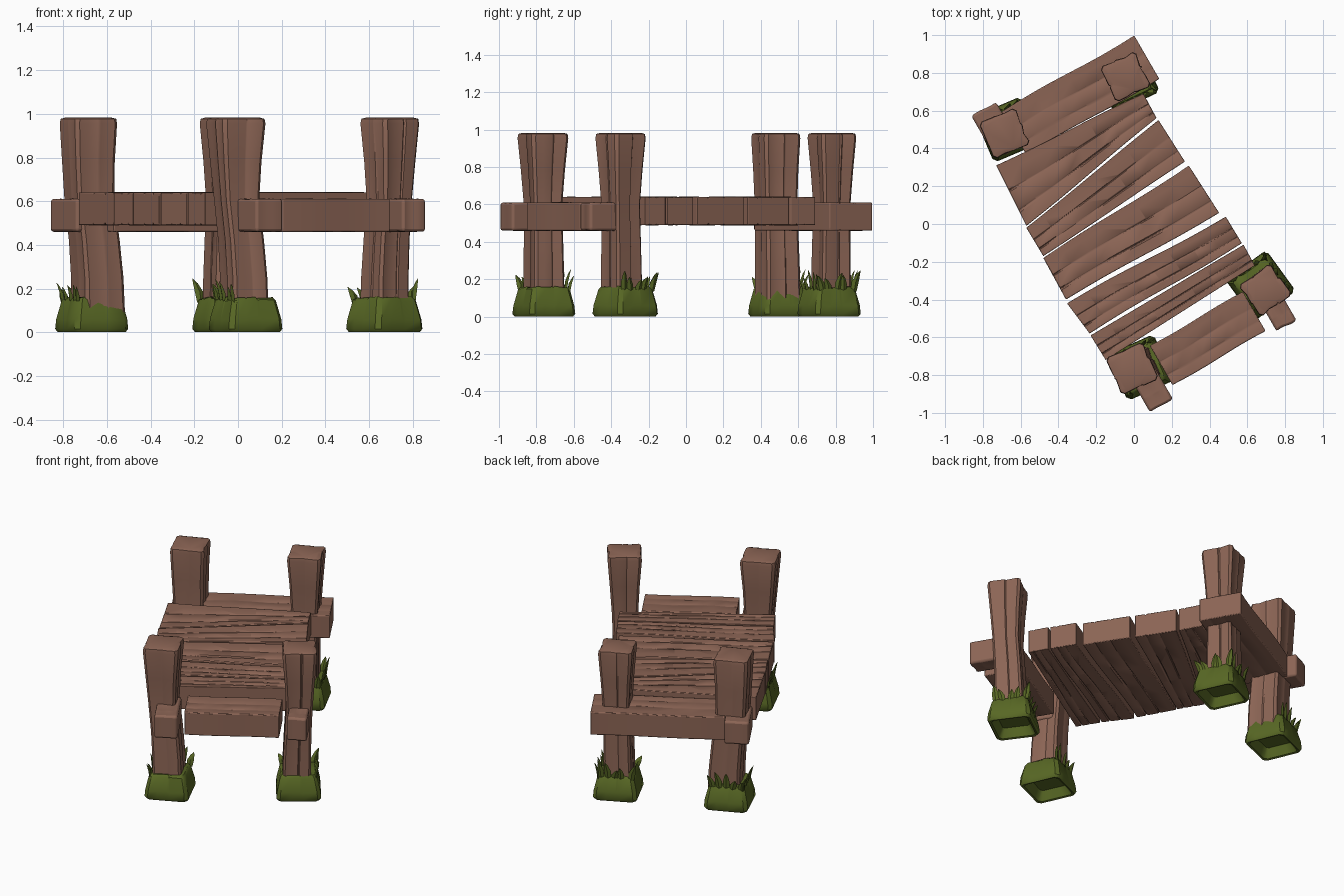
import bpy, bmesh, math, random
from mathutils import Vector, Matrix

random.seed(4)
if "Cube" in bpy.data.objects:
    bpy.data.objects.remove(bpy.data.objects["Cube"])


def material(name, rgb):
    m = bpy.data.materials.new(name)
    m.use_nodes = True
    m.diffuse_color = (*rgb, 1)
    m.node_tree.nodes["Principled BSDF"].inputs["Base Color"].default_value = (*rgb, 1)
    return m


WOOD = material("brown wood", (0.262, 0.130, 0.091))
GRASS = material("moss green", (0.098, 0.138, 0.018))
TURN = Matrix.Rotation(math.radians(30), 2)   # the bridge stands turned on the ground


def finish(name, bm, mat, bevel=0):
    bmesh.ops.recalc_face_normals(bm, faces=bm.faces)
    me = bpy.data.meshes.new(name)
    bm.to_mesh(me)
    bm.free()
    ob = bpy.data.objects.new(name, me)
    bpy.context.collection.objects.link(ob)
    me.materials.append(mat)
    if bevel:
        mod = ob.modifiers.new("soft_edges", "BEVEL")
        mod.width, mod.segments = bevel, 2
        mod.limit_method, mod.angle_limit = "ANGLE", math.radians(60)
    bpy.ops.object.select_all(action="DESELECT")
    ob.select_set(True)
    bpy.context.view_layer.objects.active = ob
    bpy.ops.object.shade_smooth_by_angle(angle=math.radians(40))
    return ob


def loft(bm, rings):
    """Skin a list of equal rings and cap both ends."""
    loops = [[bm.verts.new(p) for p in ring] for ring in rings]
    for a, b in zip(loops, loops[1:]):
        for i in range(len(a)):
            j = (i + 1) % len(a)
            bm.faces.new((a[i], a[j], b[j], b[i]))
    bm.faces.new(loops[0])
    bm.faces.new(loops[-1])


def square_ring(center, half, z, angle, dents, wobble=0.0):
    """Square with cut corners; dents push points on each side inward."""
    steps = (-0.84, -0.4, 0.05, 0.12, 0.19, 0.84)
    pts = []
    for side in range(4):
        rot = Matrix.Rotation(math.radians(angle + 90 * side), 2)
        for k, t in enumerate(steps):
            p = rot @ Vector((1 - dents[side * len(steps) + k], t)) * half
            pts.append((center[0] + p.x, center[1] + p.y, z + random.uniform(-wobble, wobble)))
    return pts


# Boards: a quad outline with thickness, long cracks and slightly rough faces
ROWS = (0, 0.22, 0.25, 0.28, 0.56, 0.58, 0.60, 0.85, 1)
CRACKS = {2: 0.012, 5: 0.009}


def board(name, corners, z0, z1, crack=1.0):
    a, b, c, d = [Vector(p) for p in corners]
    bm = bmesh.new()
    bmesh.ops.create_cube(bm, size=2)
    bmesh.ops.subdivide_edges(bm, edges=bm.edges[:], cuts=7, use_grid_fill=True)
    bend = random.uniform(-0.006, 0.006)
    for v in bm.verts:
        s = (v.co.x + 1) / 2
        row = round((v.co.y + 1) * 4)
        t = ROWS[row]
        top = v.co.z
        xy = a.lerp(b, s).lerp(d.lerp(c, s), t)
        xy += (d - a).normalized() * bend * math.sin(s * 6)
        z = z0 + (z1 - z0) * (top + 1) / 2
        if abs(top) > 0.99:
            depth = CRACKS.get(row, 0) * crack * abs(math.sin(s * 5 + row))
            z -= math.copysign(depth, top)
            if 0 < s < 1 and 0 < t < 1:
                z += random.uniform(-0.002, 0.002)
        v.co = (xy.x, xy.y, z)
    return finish(name, bm, WOOD, 0.012)


def timber(name, u0, u1, v0, v1, crack=0.4):
    """Straight timber given along the width (u) and length (v) of the bridge."""
    outline = [TURN @ Vector(p) for p in ((u0, v0), (u1, v0), (u1, v1), (u0, v1))]
    return board(name, outline, 0.46, 0.61, crack)


# Deck planks, each a little askew
deck = [
    ((-0.57, -0.01), (0.12, 0.56), (0.05, 0.69), (-0.73, 0.31)),
    ((-0.48, -0.17), (0.27, 0.33), (0.13, 0.55), (-0.57, -0.02)),
    ((-0.36, -0.40), (0.45, 0.06), (0.29, 0.31), (-0.48, -0.18)),
    ((-0.235, -0.58), (0.57, -0.10), (0.485, 0.04), (-0.355, -0.42)),
    ((-0.15, -0.72), (0.64, -0.22), (0.58, -0.11), (-0.23, -0.59)),
]
for i, outline in enumerate(deck):
    board(f"deck_plank_{i + 1}", outline, 0.49, 0.64)

# Cross beams and the short pegs beside the posts
timber("back_beam", -0.31, 0.50, 0.60, 0.865)
timber("front_beam", -0.25, 0.32, -0.84, -0.60)
timber("back_peg", -0.46, -0.31, 0.68, 0.925, 0)
timber("front_left_peg", 0.37, 0.49, -0.87, -0.60, 0)
timber("front_right_peg", -0.425, -0.285, -0.905, -0.62, 0)

# Posts: base centre, top centre, base half width, top half width, turn, tuft sides
posts = {
    "back_left": ((-0.055, 0.775), (-0.045, 0.78), 0.085, 0.103, 25, (0, 1, 3)),
    "back_right": ((-0.64, 0.49), (-0.685, 0.48), 0.098, 0.105, 23, (1, 2)),
    "front_left": ((0.67, -0.345), (0.695, -0.35), 0.085, 0.103, 36, (0, 1)),
    "front_right": ((0.03, -0.76), (-0.01, -0.765), 0.088, 0.108, 24, (2, 1)),
}
mounds = {
    "back_left": (-0.04, 0.765), "back_right": (-0.67, 0.50),
    "front_left": (0.67, -0.325), "front_right": (0.035, -0.76),
}


def post(name, base, top, hb, ht, angle):
    base, top = Vector(base), Vector(top)
    dents = [random.choice((0, 0.02, 0.05, 0.09)) if i % 6 not in (0, 5) else 0
             for i in range(24)]
    rings = []
    # height, blend from base to top, half width
    for z, f, h in ((0.09, 0, hb), (0.25, 0.1, hb * 0.98), (0.42, 0.4, hb * 0.95),
                    (0.60, 0.9, hb * 0.93), (0.78, 1, (hb * 0.9 + ht) / 2),
                    (0.955, 1, ht), (0.977, 1, ht * 0.97), (0.983, 1, ht * 0.8)):
        rough = [d + (random.uniform(-0.015, 0.015) if d else 0) for d in dents]
        rings.append(square_ring(base.lerp(top, f), h, z, angle, rough))
    bm = bmesh.new()
    loft(bm, rings)
    finish(name, bm, WOOD)


def mound(name, center, angle):
    plain = [0.0] * 24
    bm = bmesh.new()
    # hollow underside first, then the outside up to the top
    loft(bm, [square_ring(center, h, z, angle, plain, w) for h, z, w in (
        (0.085, 0.06, 0), (0.112, 0.004, 0), (0.124, 0.0, 0), (0.134, 0.015, 0),
        (0.130, 0.06, 0.004), (0.110, 0.145, 0.006), (0.098, 0.158, 0.006))])
    finish(name, bm, GRASS)


def tuft(name, center, angle, sides):
    bm = bmesh.new()
    for side in sides:
        rot = Matrix.Rotation(math.radians(angle + 90 * side), 2)
        for k in range(5):
            along = -0.09 + 0.045 * k + random.uniform(-0.01, 0.01)
            height = random.uniform(0.06, 0.12)
            sway = along * 0.3 + random.uniform(-0.02, 0.02)
            rings = []
            for f, w in ((0, 0.017), (0.45, 0.021), (0.8, 0.012), (1, 0.001)):
                out = 0.103 + 0.02 * f * f
                ring = []
                for dx, dy in ((0.4, 0), (0, 1), (-0.4, 0), (0, -1)):
                    p = rot @ Vector((out + dx * w, along + sway * f * f + dy * w))
                    ring.append((center[0] + p.x, center[1] + p.y, 0.135 + height * f))
                rings.append(ring)
            loft(bm, rings)
    finish(name, bm, GRASS)


for place, (base, top, hb, ht, angle, sides) in posts.items():
    post(place + "_post", base, top, hb, ht, angle)
    mound(place + "_grass_mound", mounds[place], angle)
    tuft(place + "_grass_tuft", mounds[place], angle, sides)
